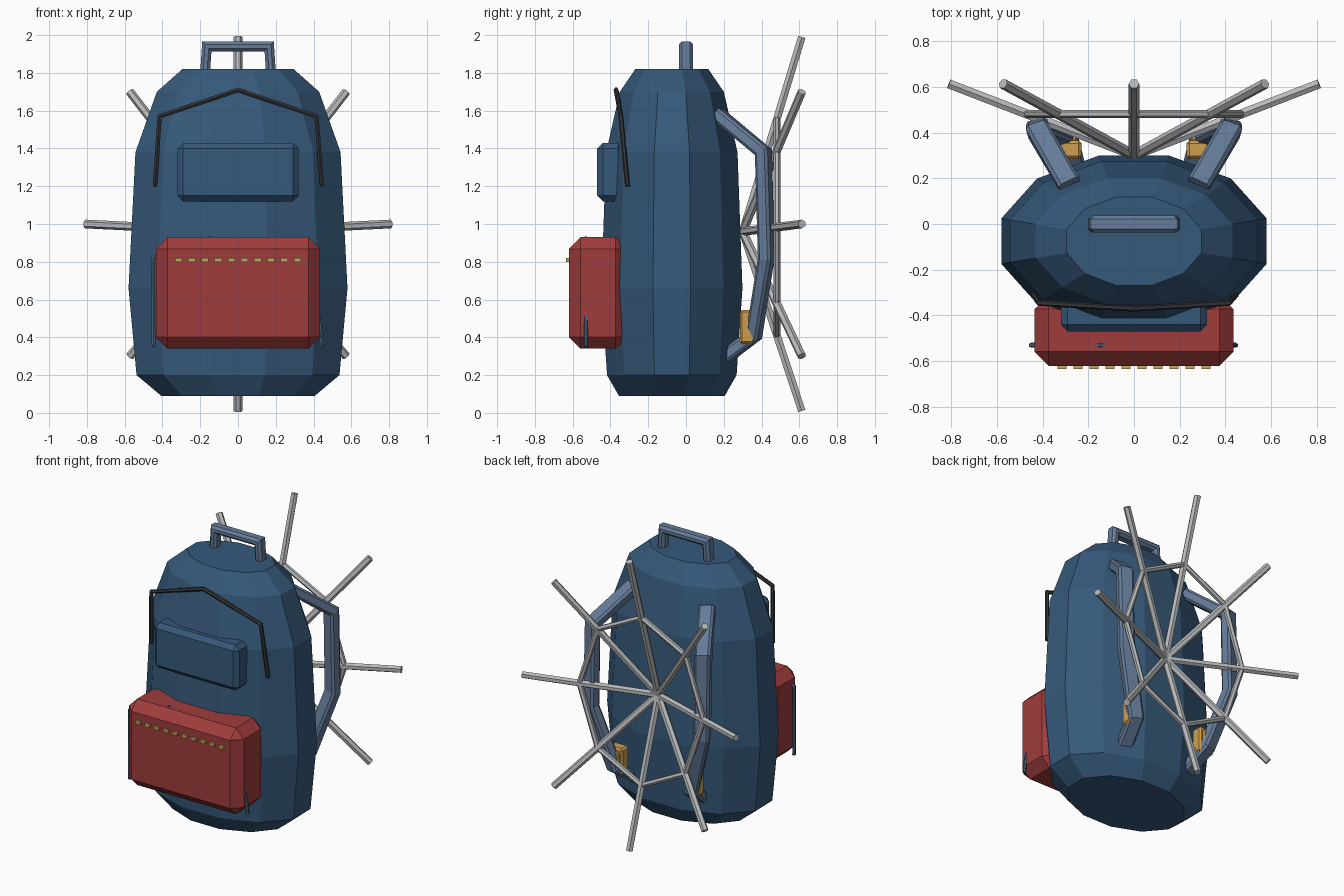
import bpy, bmesh, math
from mathutils import Vector

cube = bpy.data.objects.get("Cube")
if cube:
    bpy.data.objects.remove(cube)


def material(name, rgb):
    m = bpy.data.materials.new(name)
    m.use_nodes = True
    m.diffuse_color = (*rgb, 1)
    m.node_tree.nodes["Principled BSDF"].inputs["Base Color"].default_value = (*rgb, 1)
    return m


NAVY = material("navy fabric", (0.037, 0.1, 0.195))
RED = material("red fabric", (0.35, 0.045, 0.045))
WEBBING = material("blue webbing", (0.13, 0.2, 0.32))
GOLD = material("gold buckle", (0.6, 0.34, 0.08))
ZIP = material("brass zip", (0.55, 0.4, 0.11))
STEEL = material("grey metal", (0.48, 0.49, 0.5))
CORD = material("dark cord", (0.035, 0.037, 0.042))
SLATE = material("slate cord", (0.07, 0.13, 0.2))


def finish(name, bm, mat):
    bmesh.ops.recalc_face_normals(bm, faces=bm.faces)
    mesh = bpy.data.meshes.new(name)
    bm.to_mesh(mesh)
    bm.free()
    mesh.materials.append(mat)
    obj = bpy.data.objects.new(name, mesh)
    bpy.context.collection.objects.link(obj)
    return obj


def skin(bm, rings, closed=False):
    """Join equal rings of points into a solid."""
    vs = [[bm.verts.new(p) for p in ring] for ring in rings]
    n = len(vs[0])
    pairs = list(zip(vs, vs[1:])) + ([(vs[-1], vs[0])] if closed else [])
    for a, b in pairs:
        for i in range(n):
            j = (i + 1) % n
            bm.faces.new((a[i], a[j], b[j], b[i]))
    if not closed:
        bm.faces.new(vs[0])
        bm.faces.new(vs[-1])


def box(name, centre, size, bevel, mat):
    bm = bmesh.new()
    bmesh.ops.create_cube(bm, size=1)
    for v in bm.verts:
        v.co = Vector(centre) + v.co * Vector(size)
    if bevel:
        bmesh.ops.bevel(bm, geom=bm.edges[:], offset=bevel, segments=1, affect='EDGES')
    return finish(name, bm, mat)


def round_section(r, n=6):
    return [(r * math.cos(math.tau * i / n), r * math.sin(math.tau * i / n)) for i in range(n)]


def strap_section(w, h, c):
    a, b = w / 2, h / 2
    quarter = [(a, b - c), (a - c, b)]
    half = quarter + [(-x, y) for x, y in reversed(quarter)]
    return half + [(-x, -y) for x, y in half]


def sweep(name, path, section, side, mat, closed=False):
    """Sweep a section along a path with mitred corners."""
    pts = [Vector(p) for p in path]
    n, rings = len(pts), []
    for i, p in enumerate(pts):
        d0 = (p - pts[i - 1]).normalized() if i or closed else None
        d1 = (pts[(i + 1) % n] - p).normalized() if i < n - 1 or closed else d0
        d0 = d0 or d1
        t = (d0 + d1).normalized()
        s = Vector(side)
        s = (s - t * s.dot(t)).normalized()
        up = t.cross(s) / max(t.dot(d0), 0.5)
        rings.append([p + s * u + up * v for u, v in section])
    bm = bmesh.new()
    skin(bm, rings, closed)
    return finish(name, bm, mat)


# Main bag: stacked twelve-sided oval rings (height, half width, half depth)
profile = [(0.09, 0.42, 0.29), (0.2, 0.556, 0.355), (0.66, 0.6, 0.387),
           (1.38, 0.562, 0.36), (1.7, 0.445, 0.285), (1.82, 0.305, 0.2)]
angles = [math.tau * (i + 0.5) / 12 for i in range(12)]
bm = bmesh.new()
skin(bm, [[(w * math.cos(a), -0.075 + d * math.sin(a), z) for a in angles] for z, w, d in profile])
finish("bag_body", bm, NAVY)

# Pockets
box("front_pocket", (0, -0.465, 0.635), (0.87, 0.31, 0.59), 0.062, RED)
box("upper_pocket", (0, -0.4, 1.275), (0.64, 0.14, 0.31), 0.03, NAVY)

# Zip teeth on the front pocket
for i in range(10):
    box(f"zip_tooth_{i + 1}", (-0.315 + 0.07 * i, -0.627, 0.81), (0.038, 0.016, 0.02), 0, ZIP)

# Carry handle
sweep("top_handle", [(-0.175, 0, 1.79), (-0.165, 0, 1.94), (0.165, 0, 1.94), (0.175, 0, 1.79)],
      strap_section(0.076, 0.052, 0.016), (0, 1, 0), WEBBING)

# Cords around the front
sweep("bungee_cord", [(-0.44, -0.31, 1.2), (-0.415, -0.345, 1.57), (0, -0.37, 1.71),
                      (0.415, -0.345, 1.57), (0.445, -0.31, 1.2)],
      round_section(0.013), (0, 1, 0), CORD)
sweep("pocket_cord", [(-0.447, -0.53, 0.35), (-0.45, -0.53, 0.82), (-0.15, -0.53, 0.925),
                      (0.39, -0.53, 0.82), (0.445, -0.53, 0.35)],
      round_section(0.011), (0, 1, 0), SLATE)

# Shoulder straps and buckles
for s, label in ((1, "left"), (-1, "right")):
    path = [(0.28, 0.17, 1.58), (0.42, 0.41, 1.38), (0.42, 0.425, 0.82),
            (0.29, 0.36, 0.41), (0.25, 0.2, 0.29)]
    sweep(f"{label}_shoulder_strap", [(s * x, y, z) for x, y, z in path],
          strap_section(0.1, 0.07, 0.014), (0.95 * s, -0.28, 0), WEBBING)
    box(f"{label}_buckle", (0.285 * s, 0.325, 0.455), (0.11, 0.08, 0.18), 0.012, GOLD)
    box(f"{label}_buckle_plate", (0.285 * s, 0.365, 0.455), (0.075, 0.03, 0.13), 0.008, GOLD)

# Spoked frame behind the bag: eight splayed spokes and a linking ring
hub = Vector((0, 0.3, 0.96))
ring = []
for i in range(8):
    a = math.tau * i / 8
    tip = Vector((0.81 * math.cos(a), 0.613, 1 + 0.99 * math.sin(a)))
    ring.append(hub.lerp(tip, 0.58))
    sweep(f"spoke_{i + 1}", [hub, tip], round_section(0.023), (-math.sin(a), 0, math.cos(a)), STEEL)
sweep("spoke_ring", ring, round_section(0.018), (0, 1, 0), STEEL, closed=True)
